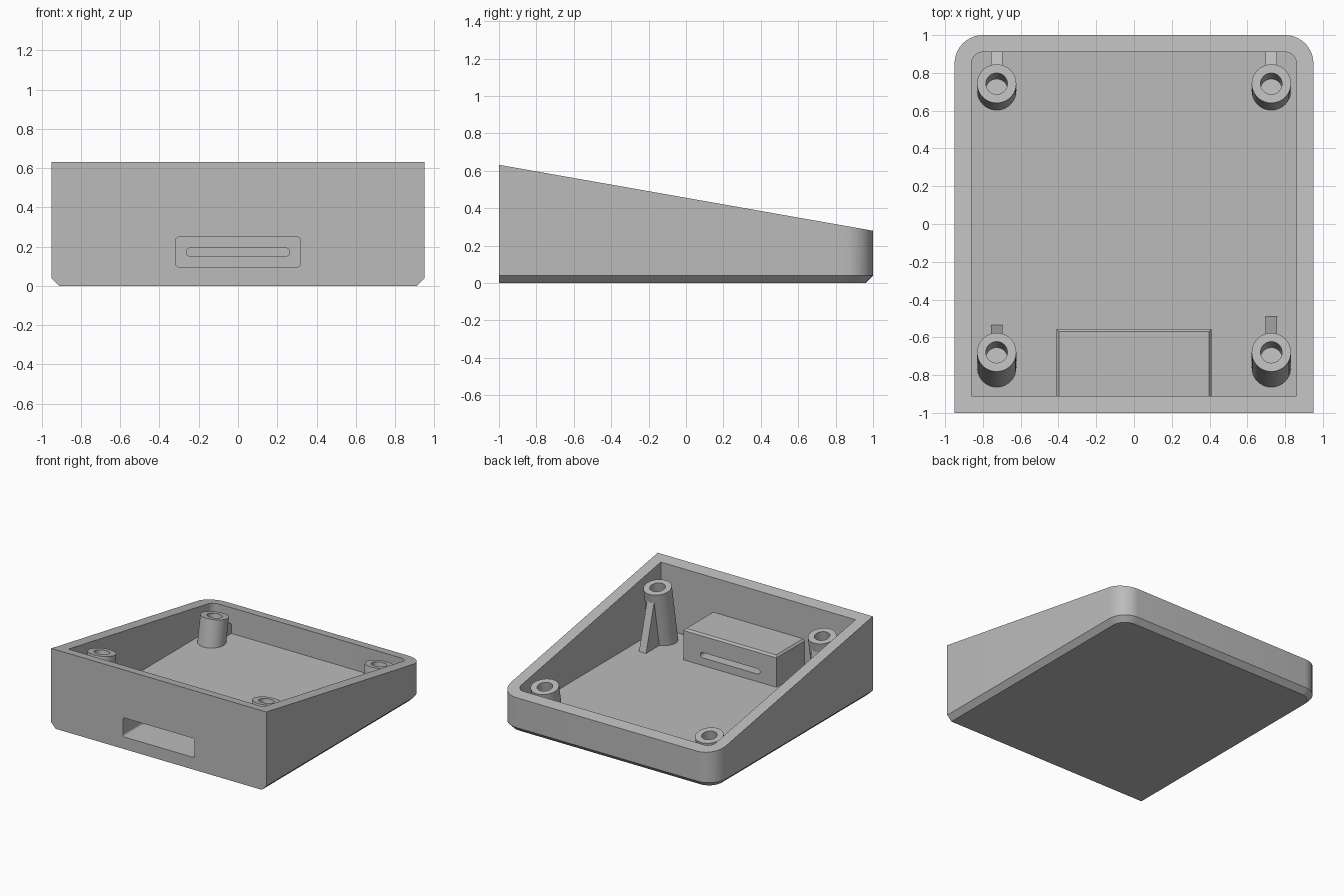
import bpy, bmesh
from math import sin, cos, pi, radians, tan
from mathutils import Vector, Matrix

if "Cube" in bpy.data.objects:
    bpy.data.objects.remove(bpy.data.objects["Cube"])

TILT = radians(10)
FLOOR = 0.09

grey = bpy.data.materials.new("plain grey")
grey.use_nodes = True
grey.diffuse_color = (0.5, 0.5, 0.5, 1)
grey.node_tree.nodes["Principled BSDF"].inputs["Base Color"].default_value = (0.5, 0.5, 0.5, 1)


def loft(name, rings):
    """Skin a stack of equal-length rings and cap both ends."""
    bm = bmesh.new()
    loops = [[bm.verts.new(p) for p in ring] for ring in rings]
    n = len(loops[0])
    for a, b in zip(loops, loops[1:]):
        for i in range(n):
            j = (i + 1) % n
            bm.faces.new((a[i], a[j], b[j], b[i]))
    bm.faces.new(loops[0][::-1])
    bm.faces.new(loops[-1])
    bmesh.ops.recalc_face_normals(bm, faces=bm.faces)
    mesh = bpy.data.meshes.new(name)
    bm.to_mesh(mesh)
    bm.free()
    mesh.materials.append(grey)
    obj = bpy.data.objects.new(name, mesh)
    bpy.context.collection.objects.link(obj)
    return obj


def select(obj):
    bpy.ops.object.select_all(action='DESELECT')
    obj.select_set(True)
    bpy.context.view_layer.objects.active = obj


def combine(obj, other, operation):
    select(obj)
    mod = obj.modifiers.new(operation.lower(), 'BOOLEAN')
    mod.operation, mod.solver, mod.object = operation, 'EXACT', other
    bpy.ops.object.modifier_apply(modifier=mod.name)
    bpy.data.objects.remove(other)


def rim_height(y):
    return 0.632 - (y + 1) * tan(TILT)


def tray_ring(half, front, back, radius, height, steps=10):
    """Outline with square front corners and rounded back corners."""
    pts = [(-half, front), (half, front)]
    for side, start in ((1, 0), (-1, pi / 2)):
        for k in range(steps + 1):
            a = start + k * pi / 2 / steps
            pts.append((side * (half - radius) + radius * cos(a),
                        back - radius + radius * sin(a)))
    return [Vector((x, y, height(y))) for x, y in pts]


def rect_ring(half, front, back, z):
    return [(-half, front, z), (half, front, z), (half, back, z), (-half, back, z)]


def slot(name, half, z0, z1, radius, y0, y1, steps=6):
    """Rounded slot running front to back."""
    pts = []
    corners = ((1, z1), (-1, z1), (-1, z0), (1, z0))
    for q, (sx, z) in enumerate(corners):
        cz = z - radius if z == z1 else z + radius
        for k in range(steps + 1):
            a = (q + k / steps) * pi / 2
            pts.append((sx * (half - radius) + radius * cos(a), cz + radius * sin(a)))
    obj = loft(name, [[(x, y, z) for x, z in pts] for y in (y0, y1)])
    obj.hide_render = True
    return obj


# Sloped open tray with chamfered underside
tray = loft("tray", [
    tray_ring(0.91, -1, 0.96, 0.11, lambda y: 0),
    tray_ring(0.95, -1, 1, 0.15, lambda y: 0.04),
    tray_ring(0.95, -1, 1, 0.15, rim_height),
    tray_ring(0.86, -0.91, 0.91, 0.06, rim_height),
    tray_ring(0.86, -0.91, 0.91, 0.06, lambda y: FLOOR),
])

# Connector housing with bevelled top, then its opening and slit
housing = loft("connector_housing", [
    rect_ring(0.41, -0.95, -0.557, 0.05),
    rect_ring(0.41, -0.95, -0.557, 0.325),
    rect_ring(0.397, -0.95, -0.57, 0.34),
])
combine(tray, housing, 'UNION')
combine(tray, slot("opening", 0.318, 0.097, 0.249, 0.018, -1.1, -0.647), 'DIFFERENCE')
combine(tray, slot("slit", 0.263, 0.151, 0.193, 0.0205, -0.7, -0.5), 'DIFFERENCE')
smooth = [tray]

# Tilted screw posts with blind holes
AXIS = Vector((0, sin(TILT), cos(TILT)))


def post(name, x, y, depth=0.18):
    top = Vector((x, y, rim_height(y) - 0.037))
    length = (top.z - 0.05) / cos(TILT)
    turn = Matrix.Rotation(-TILT, 3, 'X')

    def ring(radius, down, n=40):
        return [top - AXIS * down + turn @ Vector((radius * cos(k * 2 * pi / n),
                radius * sin(k * 2 * pi / n), 0)) for k in range(n)]
    smooth.append(loft(name, [ring(0.104, length), ring(0.104, 0),
                              ring(0.057, 0), ring(0.057, depth)]))


def gusset(name, x, profile):
    loft(name, [[(x + dx, y, z) for y, z in profile] for dx in (-0.031, 0.031)])


for side, sx, foot in (("left", 1, -0.49), ("right", -1, -0.535)):
    x = sx * 0.727
    post("front_post_" + side, x, -0.679)
    post("back_post_" + side, x, 0.743)
    gusset("front_gusset_" + side, x,
           [(-0.68, 0.06), (foot, 0.06), (foot, FLOOR), (-0.592, 0.46), (-0.62, 0.46)])
    gusset("back_gusset_" + side, x,
           [(0.79, 0.06), (0.94, 0.06), (0.94, 0.15), (0.83, 0.21), (0.81, 0.21)])

for obj in smooth:
    select(obj)
    bpy.ops.object.shade_smooth_by_angle(angle=radians(30))
